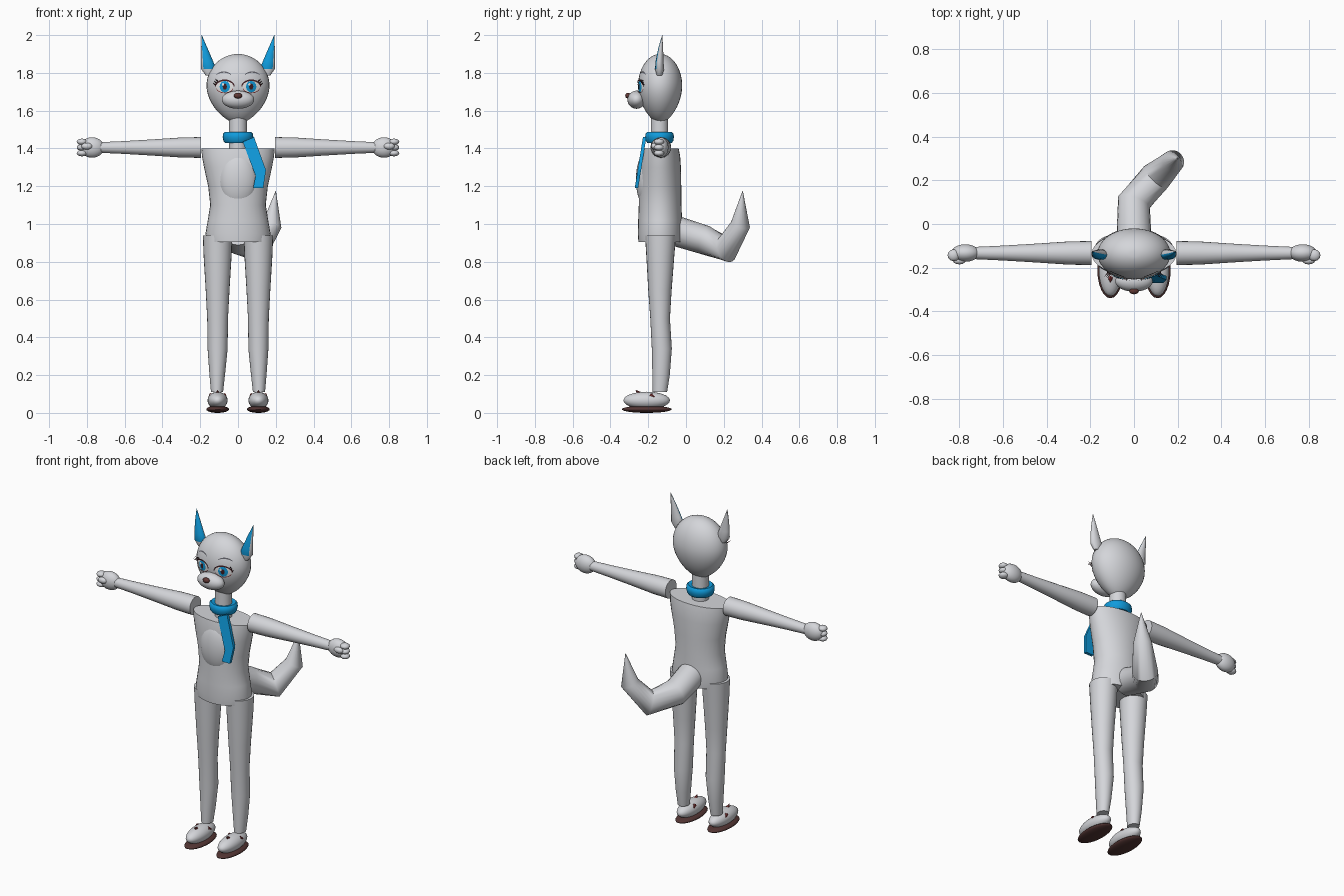
import bpy, bmesh, math
from mathutils import Vector

cube = bpy.data.objects.get("Cube")
if cube:
    bpy.data.objects.remove(cube)

YC = -0.137  # depth of the body's middle


def material(name, r, g, b):
    m = bpy.data.materials.new(name)
    m.use_nodes = True
    m.diffuse_color = (r, g, b, 1)
    m.node_tree.nodes["Principled BSDF"].inputs["Base Color"].default_value = (r, g, b, 1)
    return m


FUR = material("pale grey fur", 0.66, 0.67, 0.70)
BLUE = material("bright blue", 0.005, 0.33, 0.72)
SOLE = material("dark brown sole", 0.085, 0.035, 0.033)
RED = material("dull red", 0.22, 0.035, 0.035)
NOSE = material("brown nose", 0.12, 0.04, 0.035)
WHITE = material("eye white", 0.85, 0.85, 0.85)
DARK = material("dark lash", 0.05, 0.012, 0.015)
BROW = material("brow grey", 0.12, 0.12, 0.14)


def finish(name, bm, mats, smooth=45):
    me = bpy.data.meshes.new(name)
    bm.to_mesh(me)
    bm.free()
    ob = bpy.data.objects.new(name, me)
    bpy.context.collection.objects.link(ob)
    for m in mats:
        me.materials.append(m)
    if smooth:
        bpy.ops.object.select_all(action='DESELECT')
        ob.select_set(True)
        bpy.context.view_layer.objects.active = ob
        bpy.ops.object.shade_smooth_by_angle(angle=math.radians(smooth))
    return ob


def skin(rows, closed=True, caps=True):
    """Join equal rows of points into a surface."""
    bm = bmesh.new()
    vs = [[bm.verts.new(p) for p in row] for row in rows]
    n = len(rows[0])
    for a, b in zip(vs, vs[1:]):
        for i in range(n if closed else n - 1):
            j = (i + 1) % n
            bm.faces.new((a[i], a[j], b[j], b[i]))
    if caps:
        bm.faces.new(vs[0])
        bm.faces.new(vs[-1])
    bmesh.ops.remove_doubles(bm, verts=bm.verts, dist=0.00005)
    bmesh.ops.recalc_face_normals(bm, faces=bm.faces)
    return bm


def ellipse(cx, cy, z, rx, ry, n=32):
    return [(cx + rx * math.cos(t), cy + ry * math.sin(t), z)
            for t in (2 * math.pi * i / n for i in range(n))]


def ball(name, centre, radii, mat, n=24):
    bm = bmesh.new()
    bmesh.ops.create_uvsphere(bm, u_segments=n, v_segments=n * 2 // 3, radius=1)
    bmesh.ops.scale(bm, vec=radii, verts=bm.verts)
    bmesh.ops.translate(bm, vec=centre, verts=bm.verts)
    return finish(name, bm, [mat], 60)


def spike(name, base, tip, r, mat):
    base, tip = Vector(base), Vector(tip)
    rot = (tip - base).to_track_quat('Z', 'Y')
    rows = [[base + rot @ Vector(p) for p in ellipse(0, 0, 0, r, r, 8)], [tip] * 8]
    bm = bmesh.new()
    ring = [bm.verts.new(p) for p in rows[0]]
    top = bm.verts.new(tip)
    bm.faces.new(ring[::-1])
    for i in range(8):
        bm.faces.new((ring[i], ring[(i + 1) % 8], top))
    return finish(name, bm, [mat], 0)


# Torso, belly and neck
torso = [(0.905, 0.165, 0.115), (0.95, 0.172, 0.118), (1.02, 0.16, 0.116), (1.1, 0.147, 0.113),
         (1.2, 0.158, 0.112), (1.3, 0.18, 0.11), (1.36, 0.191, 0.106), (1.4, 0.194, 0.098)]
finish("torso", skin([ellipse(0, YC, z, rx, ry) for z, rx, ry in torso]), [FUR])
ball("belly", (0, -0.2, 1.235), (0.105, 0.065, 0.155), FUR, 32)
finish("neck", skin([ellipse(0, -0.14, z, 0.047, 0.046) for z in (1.36, 1.58)]), [FUR])

# Egg-shaped head
def head_r(z):
    if z > 1.73:
        return math.sqrt(max(0, 1 - ((z - 1.73) / 0.17) ** 2))
    return max(0, 1 - ((1.73 - z) / 0.2) ** 1.8) ** 0.65


levels = [1.73 - 0.2 * math.cos(math.pi * i / 28) if i < 14
          else 1.73 - 0.17 * math.cos(math.pi * i / 28) for i in range(1, 28)]
rings = [ellipse(0, YC, z, 0.167 * head_r(z), 0.117 * head_r(z)) for z in levels]
finish("head", skin(rings), [FUR], 60)
ball("muzzle", (0, -0.262, 1.658), (0.086, 0.048, 0.048), FUR)
ball("nose", (0, -0.307, 1.679), (0.022, 0.015, 0.015), NOSE, 16)


def on_face(x, z, lift):
    d = max(0, head_r(z) ** 2 - (x / 0.167) ** 2)
    return (x, YC - 0.117 * math.sqrt(d) - lift, z)


def plate(name, rows, lift, mat, closed):
    bm = skin([[on_face(x, z, lift) for x, z in row] for row in rows], closed, False)
    bm.normal_update()
    if sum(f.normal.y for f in bm.faces) > 0:
        bmesh.ops.reverse_faces(bm, faces=bm.faces)
    finish(name, bm, [mat], 60)


def disc(name, x, z, rx, rz, lift, mat):
    rows = []
    for k in (1, 0.75, 0.5, 0.25, 0.01):
        rows.append([(p[0], p[1]) for p in ellipse(x, z, 0, rx * k, rz * k, 24)])
    plate(name, rows, lift, mat, True)


def arc(x, z, rx, rz, a, b, n=12):
    return [(x + rx * math.cos(t), z + rz * math.sin(t))
            for t in (math.radians(a + (b - a) * i / n) for i in range(n + 1))]


for side, s in (("left", 1), ("right", -1)):
    # Eyes, lashes and brows
    ex, ez = 0.07 * s, 1.727
    disc(side + "_eye_white", ex, ez, 0.046, 0.031, 0.002, WHITE)
    disc(side + "_iris", ex, ez, 0.027, 0.03, 0.004, BLUE)
    disc(side + "_pupil", ex, ez, 0.011, 0.016, 0.006, DARK)
    disc(side + "_eye_glint", ex - 0.01, ez + 0.012, 0.006, 0.007, 0.008, WHITE)
    plate(side + "_upper_lid", [arc(ex, ez, 0.047, 0.03, 0, 180), arc(ex, ez, 0.053, 0.038, 0, 180)],
          0.007, DARK, False)
    plate(side + "_lower_lid", [arc(ex, ez, 0.045, 0.031, 200, 340), arc(ex, ez, 0.048, 0.035, 200, 340)],
          0.005, RED, False)
    plate(side + "_brow", [arc(ex + 0.005 * s, 1.775, 0.045, k, 30, 150) for k in (0.026, 0.033)],
          0.003, BROW, False)
    for i in range(3):
        x, z = 0.108 + 0.006 * i, 1.757 - 0.01 * i
        spike(f"{side}_lash_{i + 1}", on_face(x * s, z, 0.004),
              (s * (x + 0.016), on_face(x * s, z, 0.024)[1], z + 0.014), 0.003, DARK)

    # Pointed ears with a coloured inner face
    ear = [(1.785, 0.152, 0.018, 0.014, -0.14), (1.82, 0.155, 0.04, 0.024, -0.14),
           (1.86, 0.163, 0.032, 0.021, -0.14), (1.93, 0.178, 0.017, 0.013, -0.134),
           (2.0, 0.192, 0.0005, 0.0005, -0.126)]
    bm = skin([ellipse(s * x, y, z, rx, ry, 16) for z, x, rx, ry, y in ear])
    look = Vector((-0.45 * s, -0.89, 0))
    for f in bm.faces:
        f.material_index = int(f.normal.dot(look) > 0.45 and f.calc_center_median().z > 1.825)
    finish(side + "_ear", bm, [FUR, BLUE])

    # Arm, palm and fingers
    arm = [(0.195, 0.055), (0.3, 0.053), (0.45, 0.043), (0.6, 0.034), (0.73, 0.028)]
    bm = skin([[(s * x, YC + 0.004 + b, 1.405 + a) for a, b, _ in ellipse(0, 0, 0, r, r, 24)]
               for x, r in arm])
    finish(side + "_arm", bm, [FUR])
    ball(side + "_palm", (s * 0.773, -0.133, 1.405), (0.065, 0.04, 0.054), FUR)
    for i, z in enumerate((1.435, 1.405, 1.375)):
        ball(f"{side}_finger_{i + 1}", (s * 0.826, -0.143, z), (0.028, 0.027, 0.017), FUR, 12)
    ball(side + "_thumb", (s * 0.8, -0.168, 1.412), (0.03, 0.017, 0.018), FUR, 12)

    # Leg
    leg = [(0.11, 0.111, 0.032, -0.138, 0.038), (0.2, 0.11, 0.041, -0.132, 0.046),
           (0.34, 0.108, 0.053, -0.128, 0.053), (0.5, 0.108, 0.055, -0.137, 0.052),
           (0.65, 0.108, 0.063, -0.138, 0.062), (0.83, 0.108, 0.074, -0.136, 0.074),
           (0.94, 0.108, 0.078, -0.135, 0.082)]
    finish(side + "_leg", skin([ellipse(s * x, y, z, rx, ry, 24) for z, x, rx, y, ry in leg]), [FUR])

    # Shoe, sole and studs
    ball(side + "_shoe", (s * 0.108, -0.208, 0.066), (0.053, 0.123, 0.046), FUR)
    ball(side + "_sole", (s * 0.108, -0.208, 0.019), (0.06, 0.132, 0.019), SOLE)
    spike(side + "_front_stud", (s * 0.108, -0.245, 0.1), (s * 0.108, -0.268, 0.122), 0.014, RED)
    for k in (-1, 1):
        spike(f"{side}_stud_{'inner' if k * s < 0 else 'outer'}", (s * 0.108 + k * 0.034, -0.185, 0.092),
              (s * 0.108 + k * 0.048, -0.165, 0.085), 0.013, RED)

# Collar
collar = [(1.435, 0.05), (1.43, 0.07), (1.44, 0.077), (1.46, 0.081), (1.478, 0.079), (1.486, 0.07), (1.48, 0.046)]
finish("collar", skin([ellipse(0, -0.14, z, r, r * 0.94) for z, r in collar]), [BLUE])

# Hanging scarf end
outline = [(0.025, 1.435), (0.085, 1.46), (0.148, 1.285), (0.134, 1.19), (0.08, 1.19), (0.093, 1.255)]
rows = [[(x, -0.222 - 0.16 * (1.46 - z) - d, z) for x, z in outline] for d in (-0.012, 0.006)]
finish("scarf_end", skin(rows), [BLUE], 0)

# Bent tail
path = [(0, -0.06, 0.965, 0.08), (0, 0.1, 0.915, 0.077), (0.1, 0.215, 0.868, 0.073),
        (0.18, 0.288, 0.995, 0.052), (0.2, 0.3, 1.175, 0.001)]
pts = [Vector(p[:3]) for p in path]
rows = []
side_axis = Vector((1, 0, 0))
for i, p in enumerate(pts):
    before = (p - pts[max(i - 1, 0)]).normalized()
    after = (pts[min(i + 1, len(pts) - 1)] - p).normalized()
    t = (before + after).normalized()
    side_axis = (side_axis - t * side_axis.dot(t)).normalized()
    up = t.cross(side_axis)
    rows.append([p + path[i][3] * (side_axis * a + up * b) for a, b, _ in ellipse(0, 0, 0, 1, 1, 20)])
finish("tail", skin(rows), [FUR], 50)
